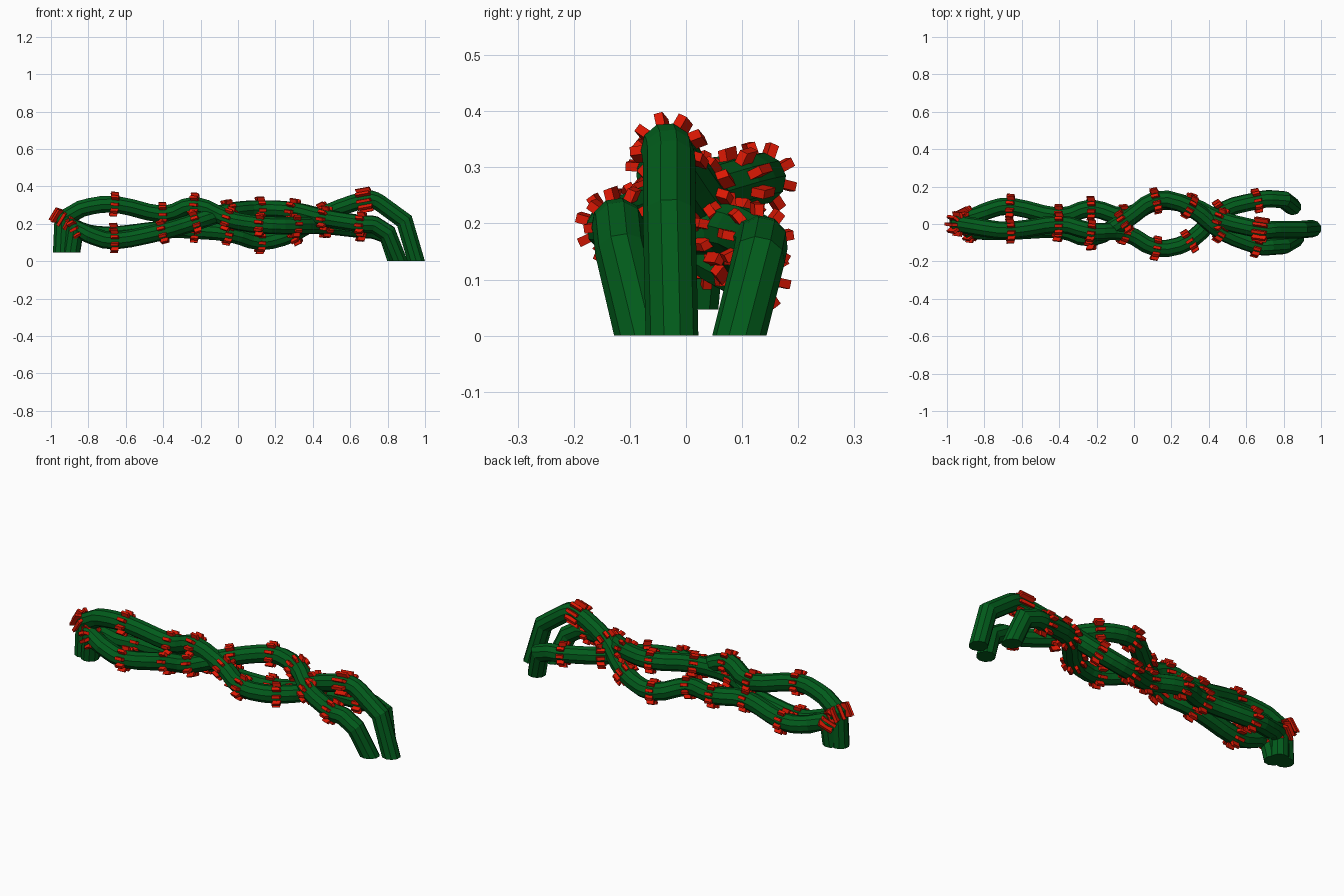
import bpy, bmesh, math
from mathutils import Vector

if "Cube" in bpy.data.objects:
    bpy.data.objects.remove(bpy.data.objects["Cube"])

SIDES = 10
THORNS = 9
RADIUS = 0.047
UP = Vector((0, 0, 1))


def material(name, rgb):
    m = bpy.data.materials.new(name)
    m.diffuse_color = (*rgb, 1)
    m.use_nodes = True
    m.node_tree.nodes["Principled BSDF"].inputs["Base Color"].default_value = m.diffuse_color
    return m


GREEN = material("vine green", (0.0005, 0.105, 0.011))
RED = material("thorn red", (0.72, 0.009, 0.001))


def finish(bm, name, mat):
    bmesh.ops.recalc_face_normals(bm, faces=bm.faces)
    mesh = bpy.data.meshes.new(name)
    bm.to_mesh(mesh)
    bm.free()
    mesh.materials.append(mat)
    bpy.context.collection.objects.link(bpy.data.objects.new(name, mesh))


def catmull(a, b, c, d, t):
    return 0.5 * (2 * b + (c - a) * t + (2 * a - 5 * b + 4 * c - d) * t * t
                  + (3 * b - a - 3 * c + d) * t ** 3)


def smooth_path(pts):
    """Straight legs at both ends, smooth curve through the braid."""
    path, last = [], len(pts) - 1
    for i in range(last):
        path.append(pts[i])
        if 2 <= i <= last - 3:
            for t in (1 / 3, 2 / 3):
                path.append(catmull(pts[i - 1], pts[i], pts[i + 1], pts[i + 2], t))
    return path + [pts[-1]]


def build_vine(name, coords, long_rings):
    pts = [Vector(c) for c in coords]
    path = smooth_path(pts)
    dirs = [(b - a).normalized() for a, b in zip(path, path[1:])]

    # ten-sided tube with mitred bends and level cut ends
    bm = bmesh.new()
    rings, frames = [], []
    side = Vector((0, 1, 0))
    for i, p in enumerate(path):
        d = dirs[min(i, len(dirs) - 1)]
        n = UP if i in (0, len(path) - 1) else (dirs[i - 1] + dirs[i]).normalized()
        side = (side - d * side.dot(d)).normalized()
        other = d.cross(side)
        ring = []
        for k in range(SIDES):
            a = math.tau * k / SIDES
            off = RADIUS * (side * math.cos(a) + other * math.sin(a))
            ring.append(bm.verts.new(p + off - d * (off.dot(n) / d.dot(n))))
        rings.append(ring)
        frames.append((n, side.copy()))
    for r, s in zip(rings, rings[1:]):
        for k in range(SIDES):
            j = (k + 1) % SIDES
            bm.faces.new((r[k], r[j], s[j], s[k]))
    bm.faces.new(rings[0])
    bm.faces.new(rings[-1])
    finish(bm, name + "_vine", GREEN)

    # rings of blocky thorns along the braid, longer ones on the sharp bends
    bm = bmesh.new()
    for idx in list(range(3, 11)) + [12]:
        q = pts[idx]
        n, s = frames[path.index(q)]
        s = (s - n * s.dot(n)).normalized()
        o = n.cross(s)
        length = 0.075 if idx in long_rings else 0.04
        for k in range(THORNS):
            a = math.tau * (k + 0.5) / THORNS
            out = s * math.cos(a) + o * math.sin(a)
            tan = n.cross(out)
            box = bmesh.ops.create_cube(bm, size=1)["verts"]
            for v in box:
                c = v.co.copy()
                v.co = (q + n * (length * c.x + 0.008 * c.z) + tan * (0.016 * c.y)
                        + out * (0.051 + 0.03 * c.z))
    finish(bm, name + "_thorns", RED)


# each vine runs from its foot on the right to its cut end on the left
build_vine("arched", [
    (.953, -.025, 0), (.89, -.03, .215), (.76, -.03, .31), (.68, -.03, .328),
    (.47, .02, .255), (.3, .1, .15), (.12, .12, .105), (-.05, .04, .15),
    (-.23, .085, .165), (-.4, .04, .17), (-.66, .095, .14), (-.8, .065, .15),
    (-.89, .025, .185), (-.9, .012, .047)], (3, 12))
build_vine("front", [
    (.86, -.08, 0), (.80, -.115, .15), (.73, -.12, .195), (.66, -.115, .2),
    (.47, -.04, .23), (.3, .09, .27), (.12, .13, .28), (-.05, .015, .265),
    (-.23, -.075, .21), (-.4, -.03, .16), (-.66, -.04, .11), (-.8, -.04, .145),
    (-.87, -.035, .175), (-.89, -.02, .047)], ())
build_vine("back", [
    (.845, .095, 0), (.80, .13, .14), (.73, .135, .165), (.66, .125, .17),
    (.47, .07, .19), (.3, -.09, .19), (.12, -.13, .195), (-.05, -.045, .225),
    (-.23, -.04, .3), (-.4, .0, .25), (-.66, -.035, .305), (-.84, -.015, .28),
    (-.935, 0, .225), (-.943, 0, .047)], (12,))
